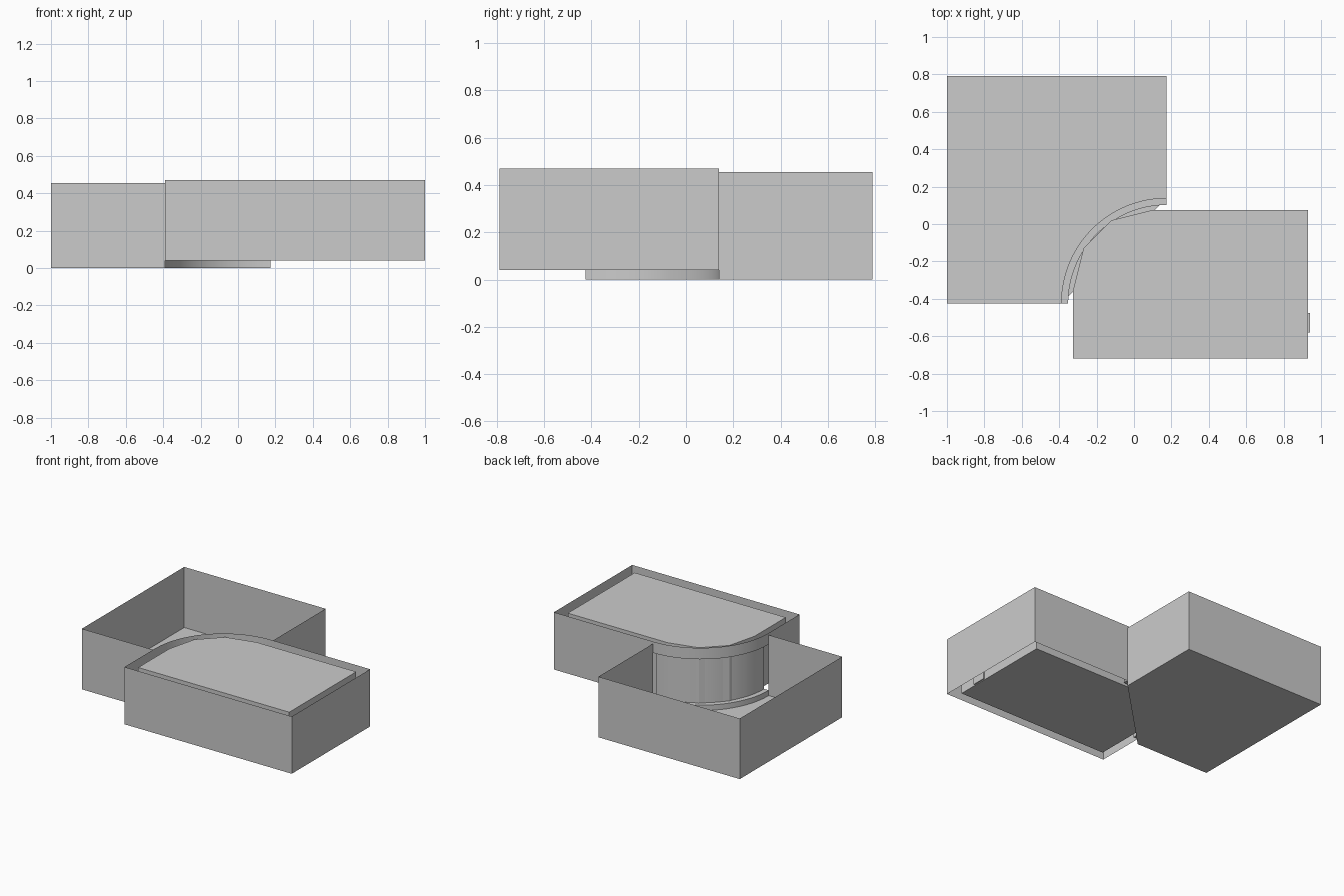
import bpy, bmesh
from math import sin, cos, pi

if "Cube" in bpy.data.objects:
    bpy.data.objects.remove(bpy.data.objects["Cube"])

CX, CY, R, R_IN = 0.175, -0.425, 0.565, 0.527   # shared quarter-round corner


def arc(r, n=32):
    """Quarter arc from the left end to the back end."""
    return [(CX - r * cos(i / n * pi / 2), CY + r * sin(i / n * pi / 2)) for i in range(n + 1)]


def make(name, build):
    bm = bmesh.new()
    build(bm)
    bmesh.ops.remove_doubles(bm, verts=bm.verts, dist=1e-5)
    bmesh.ops.recalc_face_normals(bm, faces=bm.faces)
    me = bpy.data.meshes.new(name)
    bm.to_mesh(me)
    bm.free()
    ob = bpy.data.objects.new(name, me)
    bpy.context.collection.objects.link(ob)
    return ob


def strip(bm, a, b):
    """Quads between two equal-length point rows."""
    va, vb = [[bm.verts.new(p) for p in row] for row in (a, b)]
    for i in range(len(a) - 1):
        bm.faces.new((va[i], va[i + 1], vb[i + 1], vb[i]))


def at(pts, z):
    return [(x, y, z) for x, y in pts]


def wall(bm, pts, z0, z1):
    strip(bm, at(pts, z0), at(pts, z1))


def plate(bm, pts, z):
    bm.faces.new([bm.verts.new(p) for p in at(pts, z)])


def prism(bm, pts, z0, z1):
    wall(bm, pts + pts[:1], z0, z1)
    plate(bm, pts, z0)
    plate(bm, pts, z1)


# Lower basin: open box with one corner cut away
basin = [(CX - R, CY), (-1, CY), (-1, 0.79), (CX, 0.79), (CX, CY + R)]


def build_basin(bm):
    wall(bm, basin, 0, 0.455)
    plate(bm, basin, 0)


make("lower_basin", build_basin)

# Raised surround: thin outer walls, open above and below
make("raised_surround", lambda bm: wall(
    bm, [(CX - R, CY), (CX - R, -0.79), (1, -0.79), (1, CY + R), (CX, CY + R)], 0.04, 0.47))


# Curved corner: foot ring, recessed drum wall and overhanging lip
def build_corner(bm):
    profile = [(R, 0), (R, 0.04), (R_IN, 0.04), (R_IN, 0.385), (R, 0.385), (R, 0.47)]
    for (r0, z0), (r1, z1) in zip(profile, profile[1:]):
        strip(bm, at(arc(r0), z0), at(arc(r1), z1))


corner = make("curved_corner", build_corner)
bpy.context.view_layer.objects.active = corner
corner.select_set(True)
bpy.ops.object.shade_smooth_by_angle()

# Inner block with a faceted corner
block = [(-0.325, -0.72), (0.93, -0.72), (0.93, 0.075), (0.1, 0.075),
         (-0.12, 0.02), (-0.27, -0.13), (-0.325, -0.35)]
make("inner_block", lambda bm: prism(bm, block, 0.04, 0.457))

# Small tab on the block's side
tab = [(0.93, -0.58), (0.94, -0.58), (0.94, -0.475), (0.93, -0.475)]
make("side_tab", lambda bm: prism(bm, tab, 0.045, 0.15))
